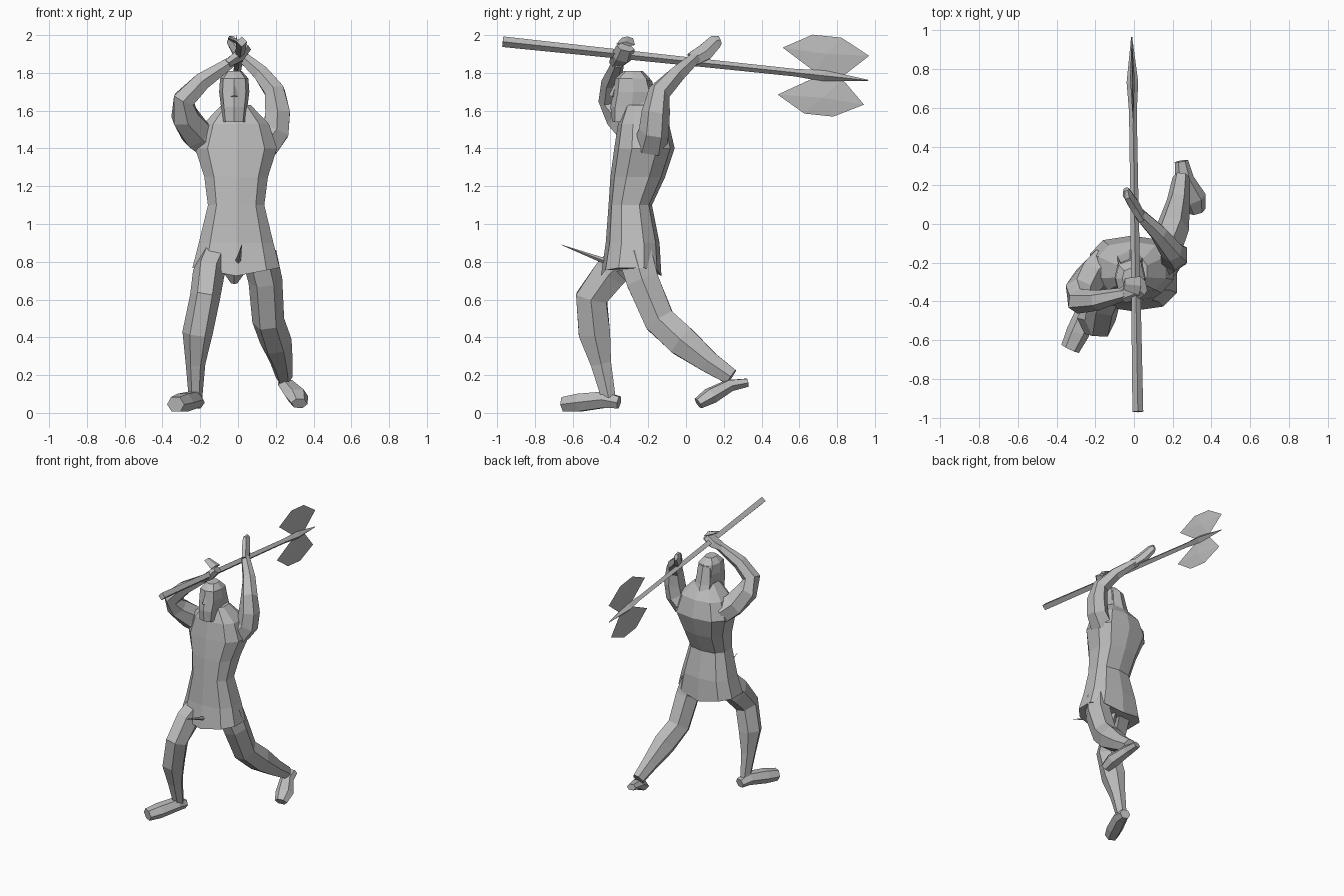
import bpy, bmesh
from math import cos, sin, tau, pi, copysign
from mathutils import Vector

if "Cube" in bpy.data.objects:
    bpy.data.objects.remove(bpy.data.objects["Cube"])

GREY = (.5, .5, .5, 1)
material = bpy.data.materials.new("plain grey")
material.use_nodes = True
material.diffuse_color = GREY
material.node_tree.nodes["Principled BSDF"].inputs["Base Color"].default_value = GREY

ACROSS = Vector((1, 0, 0))
FORWARD = Vector((0, 1, 0))


def finish(name, bm):
    """Turn a bmesh into a flat-shaded object."""
    bmesh.ops.recalc_face_normals(bm, faces=bm.faces)
    mesh = bpy.data.meshes.new(name)
    bm.to_mesh(mesh)
    bm.free()
    mesh.materials.append(material)
    bpy.context.collection.objects.link(bpy.data.objects.new(name, mesh))


def skin(name, rings):
    """Join equal rings of points into a closed skin."""
    bm = bmesh.new()
    loops = [[bm.verts.new(point) for point in ring] for ring in rings]
    for lower, upper in zip(loops, loops[1:]):
        for i in range(len(lower)):
            bm.faces.new((lower[i - 1], lower[i], upper[i], upper[i - 1]))
    bm.faces.new(loops[0])
    bm.faces.new(loops[-1])
    finish(name, bm)


def stack(name, levels, centre, sides, hem_lift=0):
    """Level boxy rings, each given as height, half width, front and back."""
    def squared(value):
        return copysign(abs(value) ** .75, value)

    rings = []
    for height, half, front, back in levels:
        middle, depth = (front + back) / 2, (back - front) / 2
        lift = 0 if rings else hem_lift
        ring = []
        for i in range(sides):
            angle = tau * i / sides - pi / 2
            c, s = squared(cos(angle)), squared(sin(angle))
            ring.append((centre + half * c, middle + depth * s, height + lift * abs(c)))
        rings.append(ring)
    skin(name, rings)


def limb(name, joints, radii, ref=ACROSS, depth=1, sides=6):
    """Tube through the joints, with radii along ref and depth times that across it."""
    points = [Vector(joint) for joint in joints]
    rings = []
    for i, (point, radius) in enumerate(zip(points, radii)):
        before = points[max(i - 1, 0)]
        after = points[min(i + 1, len(points) - 1)]
        along = (after - before).normalized()
        u = (ref - along * ref.dot(along)).normalized()
        v = along.cross(u) * depth
        angles = [tau * k / sides for k in range(sides)]
        rings.append([point + (u * cos(a) + v * sin(a)) * radius for a in angles])
    skin(name, rings)


# Tunic with chest and shoulders
stack("tunic", [
    (.725, .24, -.45, -.13),
    (.9, .205, -.425, -.14),
    (1.1, .155, -.41, -.18),
    (1.25, .175, -.4, -.11),
    (1.4, .225, -.38, -.06),
    (1.53, .18, -.36, -.09),
    (1.63, .08, -.32, -.17)], centre=-.01, sides=10, hem_lift=.045)

# Head with beard, hair and nose
stack("head", [
    (1.54, .06, -.39, -.28),
    (1.62, .07, -.4, -.18),
    (1.7, .08, -.385, -.17),
    (1.77, .075, -.375, -.19),
    (1.81, .04, -.33, -.23)], centre=-.02, sides=8)
stack("hair", [
    (1.52, .085, -.26, -.11),
    (1.63, .07, -.27, -.15),
    (1.76, .055, -.28, -.18)], centre=-.02, sides=6)
limb("nose", [(-.02, -.375, 1.73), (-.02, -.39, 1.675)], (.008, .02), sides=4)

# Right leg, stepping forward
limb("right_leg", [
    (-.1, -.28, .86),
    (-.155, -.4, .74),
    (-.175, -.5, .61),
    (-.215, -.485, .42),
    (-.225, -.45, .26),
    (-.225, -.41, .08)], (.09, .085, .08, .08, .052, .036), depth=1.2)
limb("right_foot", [
    (-.215, -.355, .055),
    (-.235, -.43, .07),
    (-.29, -.56, .055),
    (-.33, -.645, .045)], (.04, .055, .06, .05), ref=Vector((1, -.4, 0)), depth=.9)

# Left leg, stretched back
limb("left_leg", [
    (.11, -.27, .84),
    (.145, -.23, .7),
    (.16, -.14, .49),
    (.2, -.02, .38),
    (.23, .12, .27),
    (.245, .24, .19)], (.095, .09, .085, .085, .06, .045), depth=1.1)
limb("left_foot", [
    (.245, .325, .16),
    (.26, .23, .145),
    (.31, .13, .09),
    (.325, .065, .05)], (.035, .05, .065, .045), ref=Vector((1, .4, 0)), depth=.7)

# Raised arms
limb("right_arm", [
    (-.15, -.21, 1.43),
    (-.22, -.27, 1.48),
    (-.28, -.35, 1.57),
    (-.285, -.4, 1.66),
    (-.19, -.395, 1.755),
    (-.04, -.36, 1.855)], (.095, .09, .08, .065, .053, .033), ref=FORWARD)
limb("left_arm", [
    (.14, -.19, 1.42),
    (.2, -.17, 1.49),
    (.21, -.16, 1.59),
    (.195, -.14, 1.7),
    (.13, -.05, 1.79),
    (.03, .05, 1.88)], (.09, .08, .075, .06, .048, .033), ref=FORWARD)

# Gripping hands
limb("right_hand", [
    (-.06, -.37, 1.845),
    (0, -.34, 1.885),
    (.045, -.32, 1.935)], (.04, .06, .05), ref=FORWARD, depth=.6)
limb("right_fingers", [(.03, -.32, 1.95), (-.05, -.31, 1.985)],
     (.05, .03), ref=FORWARD, depth=.3, sides=4)
limb("left_hand", [
    (.04, .03, 1.87),
    (0, .1, 1.91),
    (-.035, .155, 1.965),
    (-.04, .18, 1.975)], (.025, .03, .025, .015), depth=1.7)

# Weapon shaft, ending in a flared point
BUTT, TIP = Vector((.02, -.97, 1.965)), Vector((-.012, .965, 1.76))
limb("shaft", [BUTT.lerp(TIP, t) for t in (0, .6, .8, .88, 1)],
     (.028, .021, .02, .03, .003), sides=4)


def blade(name, side):
    """Lens-shaped blade on one side of the shaft, with a raised middle."""
    along = (TIP - BUTT).normalized()
    up = ACROSS.cross(along) * side
    root = BUTT.lerp(TIP, .89)
    outline = [(-.07, .015), (-.255, .125), (-.105, .21),
               (.05, .21), (.205, .13), (.08, .01)]
    bm = bmesh.new()
    rim = [bm.verts.new(root + along * a + up * b) for a, b in outline]
    middle = sum((vert.co for vert in rim), Vector()) / len(rim)
    for offset in (-.012, .012):
        peak = bm.verts.new(middle + ACROSS * offset)
        for i in range(len(rim)):
            bm.faces.new((rim[i - 1], rim[i], peak))
    finish(name, bm)


blade("upper_blade", 1)
blade("lower_blade", -1)

# Thin spur at the front of the tunic and a cloth tip under it
limb("tunic_spur", [(0, -.42, .8), (.02, -.66, .89)], (.016, .001), sides=4)
limb("cloth_tip", [(-.02, -.3, .76), (-.02, -.29, .685)], (.07, .016), sides=4)
